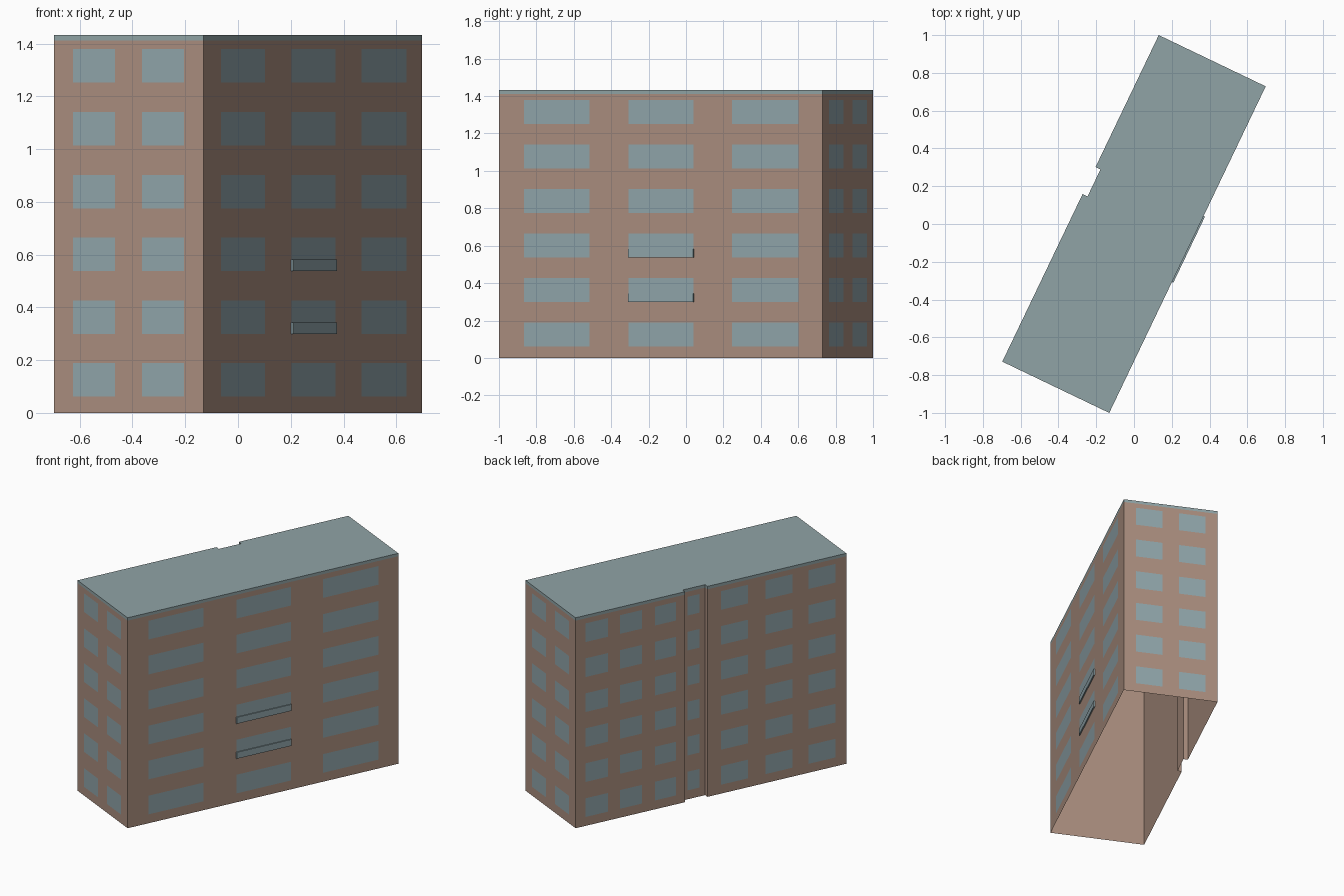
import bpy, bmesh, math
from mathutils import Vector, Matrix

cube = bpy.data.objects.get("Cube")
if cube:
    bpy.data.objects.remove(cube, do_unlink=True)


def material(name, rgb):
    m = bpy.data.materials.new(name)
    m.use_nodes = True
    m.diffuse_color = (*rgb, 1)
    bsdf = next(n for n in m.node_tree.nodes if n.type == 'BSDF_PRINCIPLED')
    bsdf.inputs["Base Color"].default_value = (*rgb, 1)
    return m


BROWN = material("brown wall", (0.40, 0.27, 0.21))
GLASS = material("blue grey glass", (0.28, 0.375, 0.40))
ROOF = material("grey green roof", (0.28, 0.37, 0.38))

TURN = Matrix.Rotation(math.radians(-25.6), 4, 'Z')
HX, HY = 0.314, 0.9585            # half width and half length
TOP, SLAB = 1.432, 0.02
RECESS, R0, R1 = 0.029, 0.025, 0.184
FLOORS, FIRST, PITCH, WIN_H = 6, 0.125, 0.238, 0.127
GAP = 0.002


def finish(bm, name, mat):
    mesh = bpy.data.meshes.new(name)
    bm.to_mesh(mesh)
    bm.free()
    mesh.materials.append(mat)
    ob = bpy.data.objects.new(name, mesh)
    ob.matrix_world = TURN
    bpy.context.collection.objects.link(ob)
    return ob


# Footprint with the shallow stair recess in the long left-hand side
outline = [(-HX, -HY), (HX, -HY), (HX, HY), (-HX, HY),
           (-HX, R1), (-HX + RECESS, R1), (-HX + RECESS, R0), (-HX, R0)]


def prism(name, z0, z1, mat, capped):
    bm = bmesh.new()
    low = [bm.verts.new((x, y, z0)) for x, y in outline]
    high = [bm.verts.new((x, y, z1)) for x, y in outline]
    n = len(outline)
    for i in range(n):
        j = (i + 1) % n
        bm.faces.new((low[i], low[j], high[j], high[i]))
    if capped:
        bm.faces.new(high)
        bm.faces.new(low[::-1])
    return finish(bm, name, mat)


# The shell is open underneath
prism("walls", 0, TOP - SLAB, BROWN, False)
prism("roof", TOP - SLAB, TOP, ROOF, True)


def windows(name, normal, distance, columns):
    """One flat pane per floor and column; columns run along the wall."""
    normal = Vector(normal)
    along = Vector((0, 0, 1)).cross(normal)
    bm = bmesh.new()
    for floor in range(FLOORS):
        z = FIRST + floor * PITCH
        for a, b in columns:
            corners = [(a, -1), (b, -1), (b, 1), (a, 1)]
            bm.faces.new([bm.verts.new(normal * (distance + GAP) + along * s
                                       + Vector((0, 0, z + side * WIN_H / 2)))
                          for s, side in corners])
    return finish(bm, name, GLASS)


end_columns = [(-0.233, -0.056), (0.056, 0.233)]
windows("front_windows", (0, -1, 0), HY, end_columns)
windows("back_windows", (0, 1, 0), HY, end_columns)

wide = [(-0.81, -0.422), (-0.19, 0.197), (0.425, 0.818)]
windows("wide_side_windows", (1, 0, 0), HX, wide)

# On the recessed side the wall runs towards -y
narrow = [(-0.888, -0.731), (-0.646, -0.49), (-0.397, -0.248),
          (0.071, 0.262), (0.383, 0.575), (0.688, 0.88)]
windows("narrow_side_windows", (-1, 0, 0), HX, narrow)
windows("stair_windows", (-1, 0, 0), HX - RECESS, [(-0.15, -0.065)])

# Two shallow glazed ledges under the middle windows
for floor in (1, 2):
    a, b = wide[1]
    base = FIRST + floor * PITCH - WIN_H / 2
    bm = bmesh.new()
    bmesh.ops.create_cube(bm, size=1)
    bmesh.ops.scale(bm, vec=(0.008, b - a, 0.044), verts=bm.verts)
    bmesh.ops.translate(bm, vec=(HX + 0.004, (a + b) / 2, base + 0.022), verts=bm.verts)
    finish(bm, f"window_ledge_{floor}", GLASS)
